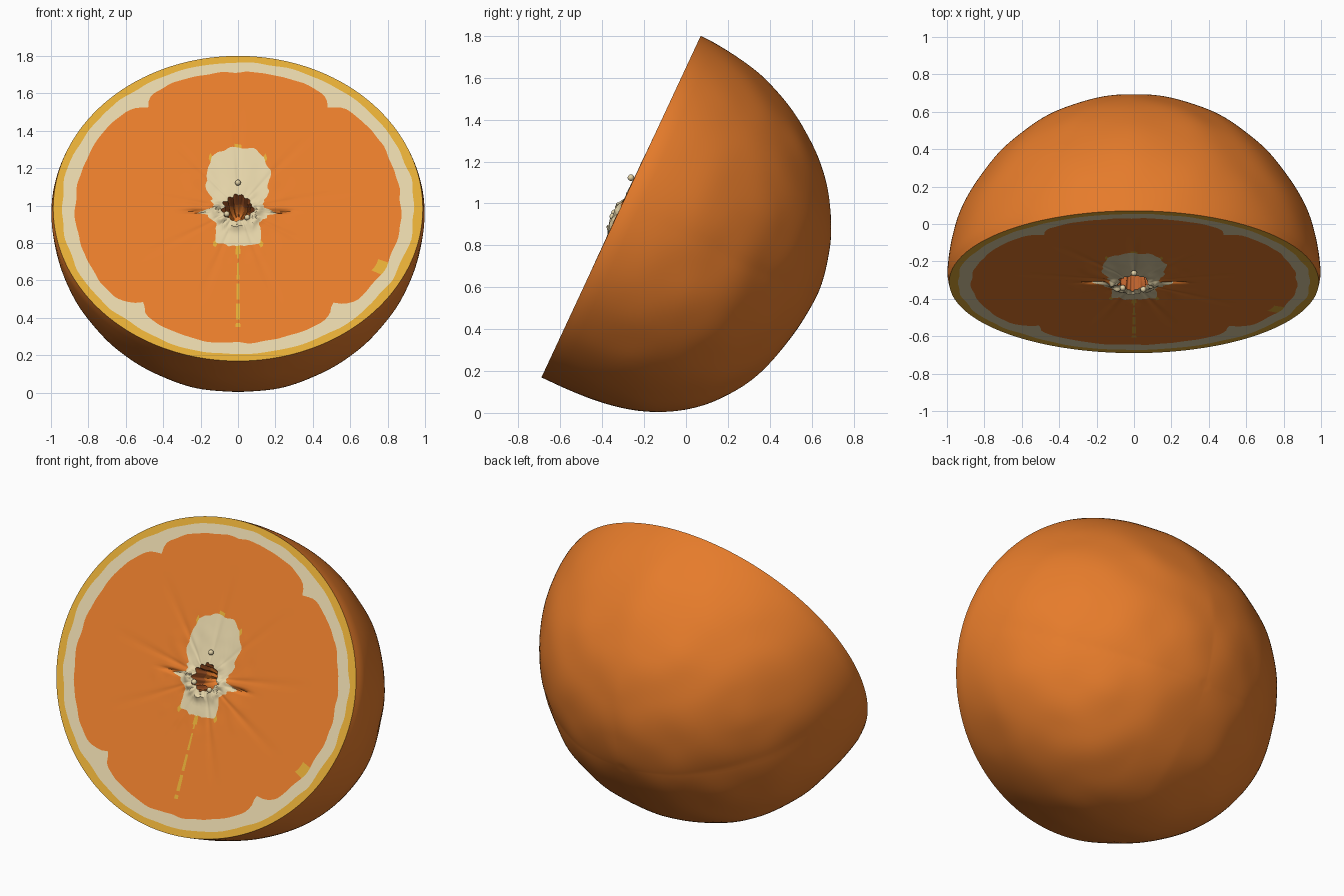
import bpy, bmesh, math
from mathutils import Vector, noise

cube = bpy.data.objects.get("Cube")
if cube:
    bpy.data.objects.remove(cube)

SEG = 192
DEPTH = 1.025
HALF_HEIGHT = 0.9
TILT = math.radians(25)


def material(name, rgb):
    m = bpy.data.materials.new(name)
    m.use_nodes = True
    m.diffuse_color = (*rgb, 1)
    bsdf = next(n for n in m.node_tree.nodes if n.type == 'BSDF_PRINCIPLED')
    bsdf.inputs["Base Color"].default_value = (*rgb, 1)
    bsdf.inputs["Roughness"].default_value = 0.6
    return m


orange = material("orange", (0.79, 0.20, 0.024))
cream = material("cream pith", (0.77, 0.65, 0.39))
yellow = material("yellow rind", (0.77, 0.41, 0.037))
brown = material("deep orange", (0.50, 0.12, 0.025))
FLESH, PITH, RIND, DEEP = range(4)


def place(x, v, t):
    """Cut-plane coordinates (across, up, depth) to world space."""
    s, c = math.sin(TILT), math.cos(TILT)
    return Vector((x, -0.31 + s * v + c * t, 0.985 + c * v - s * t))


def wobble(x, y, z, scale, amount):
    return noise.noise(Vector((x, y, z)) * scale) * amount


def make_object(name, rings, tip, mats, rule, angle):
    """Skin rings of points, close them with a tip, colour faces by rule."""
    bm = bmesh.new()
    rows = [[bm.verts.new(p) for p in ring] for ring in rings]
    end = bm.verts.new(tip)
    for j in range(len(rows)):
        for i in range(SEG):
            k = (i + 1) % SEG
            if j + 1 < len(rows):
                f = bm.faces.new((rows[j][i], rows[j + 1][i], rows[j + 1][k], rows[j][k]))
            else:
                f = bm.faces.new((rows[j][i], end, rows[j][k]))
            f.material_index = rule(j, i)
    me = bpy.data.meshes.new(name)
    bm.to_mesh(me)
    bm.free()
    for m in mats:
        me.materials.append(m)
    ob = bpy.data.objects.new(name, me)
    bpy.context.collection.objects.link(ob)
    bpy.ops.object.select_all(action='DESELECT')
    bpy.context.view_layer.objects.active = ob
    ob.select_set(True)
    bpy.ops.object.shade_smooth_by_angle(angle=math.radians(angle))


# Angles run clockwise from the top, with a face column centred on top and bottom
ANGLES = [2 * math.pi * (i - 0.5) / SEG for i in range(SEG)]


def degrees_from_top(a):
    return abs(math.degrees(math.atan2(math.sin(a), math.cos(a))))


def rim_scale(t):
    """The sides roll in slightly where they meet the cut."""
    return 1 - 0.012 * math.exp(-(t / 0.03) ** 2)


# Peel: a dome that is fuller towards the bottom
def peel_point(a, t):
    low = max(0.0, -math.cos(a))
    f = math.sqrt(max(0.0, 1 - (t / DEPTH) ** (2 + low)))
    x, v = math.sin(a) * f * rim_scale(t), math.cos(a) * f * HALF_HEIGHT
    k = 1 + wobble(abs(x), v, t, 4.5, 0.007) * min(1, t * 3)
    return place(x * k, v * k, t * k)


STEPS = 60
peel_rings = [[peel_point(a, DEPTH * math.sin(math.pi / 2 * j / STEPS)) for a in ANGLES]
              for j in range(STEPS)]
make_object("peel", peel_rings, place(0, 0, DEPTH), [orange], lambda j, i: 0, 60)

# Half outline of the pale core: degrees from top, radius
CORE = [(0, .375), (15, .37), (24, .345), (28, .31), (36, .29), (44, .235), (53, .212), (69, .145),
        (88, .13), (96, .22), (104, .17), (113, .155), (130, .145), (142, .2), (150, .235),
        (162, .228), (180, .225)]
NOTCHES = [(36.8, 0.075), (140, 0.10)]


def core_radius(a):
    d = degrees_from_top(a)
    for (d0, r0), (d1, r1) in zip(CORE, CORE[1:]):
        if d <= d1:
            r = r0 + (r1 - r0) * (d - d0) / (d1 - d0)
            break
    return r + wobble(math.sin(a), math.cos(a), 2, 7, 0.02)


def flesh_radius(a):
    d = degrees_from_top(a)
    r = 0.888 - 0.012 * math.sin(math.radians(d)) - (0.015 if d > 140 else 0)
    for centre, dip in NOTCHES:
        r -= dip * math.exp(-abs(d - centre) / 3.5)
    r -= 0.015 * math.exp(-min(d, 180 - d) / 2)
    return r + wobble(math.sin(a), math.cos(a), 5, 8, 0.014)


def rind_radius(a):
    return 0.95 + wobble(math.sin(a), math.cos(a), 8, 7, 0.014)


def hole_radius(a):
    return 0.078 + wobble(math.sin(a), math.cos(a), 11, 3, 0.025)


def mix(a, b, f):
    return a + (b - a) * f


FLESH_ROWS, CORE_ROWS = 24, 8


def ring_radii(a):
    """Radii from the rim inward to the mouth of the hole."""
    fl, co, ho = flesh_radius(a), core_radius(a), hole_radius(a)
    return ([1.0, rind_radius(a)]
            + [mix(fl, co, j / FLESH_ROWS) for j in range(FLESH_ROWS)]
            + [mix(co, ho, j / CORE_ROWS) for j in range(CORE_ROWS + 1)])


def relief(a, r):
    """Depth of the cut surface: split beside the core, faint creases, raised rim."""
    x, v = r * math.sin(a), r * math.cos(a)
    split = 0.022 * math.exp(-((v + 0.015) / 0.01) ** 2) * math.exp(-((abs(x) - 0.22) / 0.06) ** 2)
    fade = max(0.0, 1 - r / 0.7)
    crease = 0.006 * fade * max(0, math.cos(9 * a)) ** 12
    lower = 1 if v < 0 else math.exp(-v / 0.04)
    rim = math.exp(-((r - 0.105) / 0.03) ** 2) * (0.01 + abs(wobble(x, v, 1, 20, 0.05))) * lower
    lump = wobble(x, v, 3, 14, 0.01) * max(0.0, 1 - r / 0.4)
    return split + crease * min(1, r * 4) - rim + lump


# Cut face: rind, pith, flesh and core, then the hollow middle
columns = []
for a in ANGLES:
    col = []
    for r in ring_radii(a):
        scale_v = mix(1.0, HALF_HEIGHT, r)
        t = 0 if r > 0.93 else relief(a, r)
        x = r * math.sin(a) * mix(1, rim_scale(0), r ** 8)
        col.append(place(x, r * math.cos(a) * scale_v, t))
    ho = hole_radius(a)
    for k, t in ((0.92, 0.05), (0.85, 0.1), (0.6, 0.15), (0.3, 0.17)):
        r = ho * k + wobble(math.sin(a), math.cos(a), t * 30, 4, 0.012)
        col.append(place(r * math.sin(a), r * math.cos(a), t))
    columns.append(col)
face_rings = [list(ring) for ring in zip(*columns)]
FLESH_END = 2 + FLESH_ROWS
MOUTH = FLESH_END + CORE_ROWS


def face_colour(j, i):
    low = abs(i - SEG // 2)
    if j == 0:
        return RIND
    if j == 1:
        return PITH
    if j < FLESH_END:
        seam = low == 0 and j > 5 and j % 5 != 2
        seam_end = low <= 1 and j >= FLESH_END - 2
        tips = j == FLESH_END - 1 and (min(i, SEG - i) in (0, 1, 13, 14) or low in (15, 16, 17))
        fleck = j in (2, 3) and i in (61, 62, 63)
        return RIND if seam or seam_end or tips or fleck else FLESH
    if j < MOUTH:
        return PITH
    return DEEP if j < MOUTH + 2 else FLESH


make_object("cut_face", face_rings, place(0, 0, 0.17),
            [orange, cream, yellow, brown], face_colour, 50)

# Small pith crumbs standing around the hollow
for n, (x, v) in enumerate([(0, 0.145), (-0.06, -0.04), (0.05, -0.06)]):
    bpy.ops.mesh.primitive_ico_sphere_add(subdivisions=2, radius=0.016,
                                          location=place(x, v, -0.016))
    crumb = bpy.context.object
    crumb.name = f"pith_crumb_{n + 1}"
    crumb.data.materials.append(cream)
    bpy.ops.object.shade_smooth_by_angle()

# Face normals outward on both shells
for name, outward in (("peel", Vector((0, 0.9, -0.42))), ("cut_face", Vector((0, -0.9, 0.42)))):
    me = bpy.data.objects[name].data
    if sum(p.normal.dot(outward) * p.area for p in me.polygons) < 0:
        me.flip_normals()
